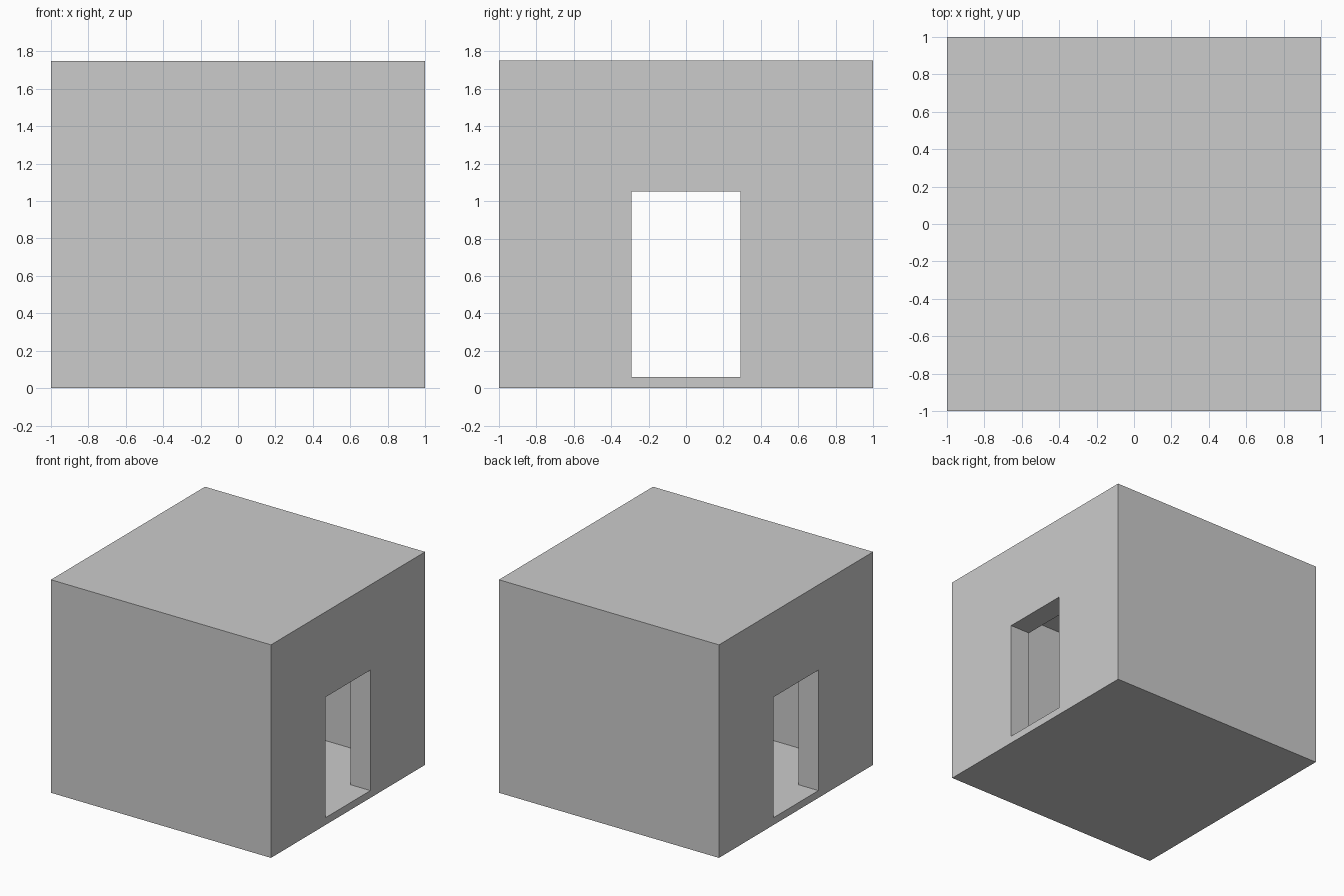
import bpy

if "Cube" in bpy.data.objects:
    bpy.data.objects.remove(bpy.data.objects["Cube"])

WALL = 0.18      # wall and roof thickness
FLOOR = 0.06     # floor slab thickness
HEIGHT = 1.75


def box(name, lo, hi):
    """Axis-aligned box between two corners."""
    centre = [(a + b) / 2 for a, b in zip(lo, hi)]
    bpy.ops.mesh.primitive_cube_add(size=1, location=centre)
    ob = bpy.context.object
    ob.name = name
    ob.scale = [b - a for a, b in zip(lo, hi)]
    bpy.ops.object.transform_apply(location=True, rotation=False, scale=True)
    return ob


# Solid outer block
house = box("house_shell", (-1, -1, 0), (1, 1, HEIGHT))

# Room hollow, and one passage through both side walls for the two doorways
inner = 1 - WALL
room = box("room_cutter", (-inner, -inner, FLOOR), (inner, inner, HEIGHT - WALL))
doors = box("doorway_cutter", (-1.2, -0.29, FLOOR), (1.2, 0.29, 1.05))

for cutter in (room, doors):
    mod = house.modifiers.new(cutter.name, 'BOOLEAN')
    mod.operation = 'DIFFERENCE'
    mod.solver = 'EXACT'
    mod.object = cutter
    bpy.context.view_layer.objects.active = house
    bpy.ops.object.modifier_apply(modifier=mod.name)
    bpy.data.objects.remove(cutter, do_unlink=True)
